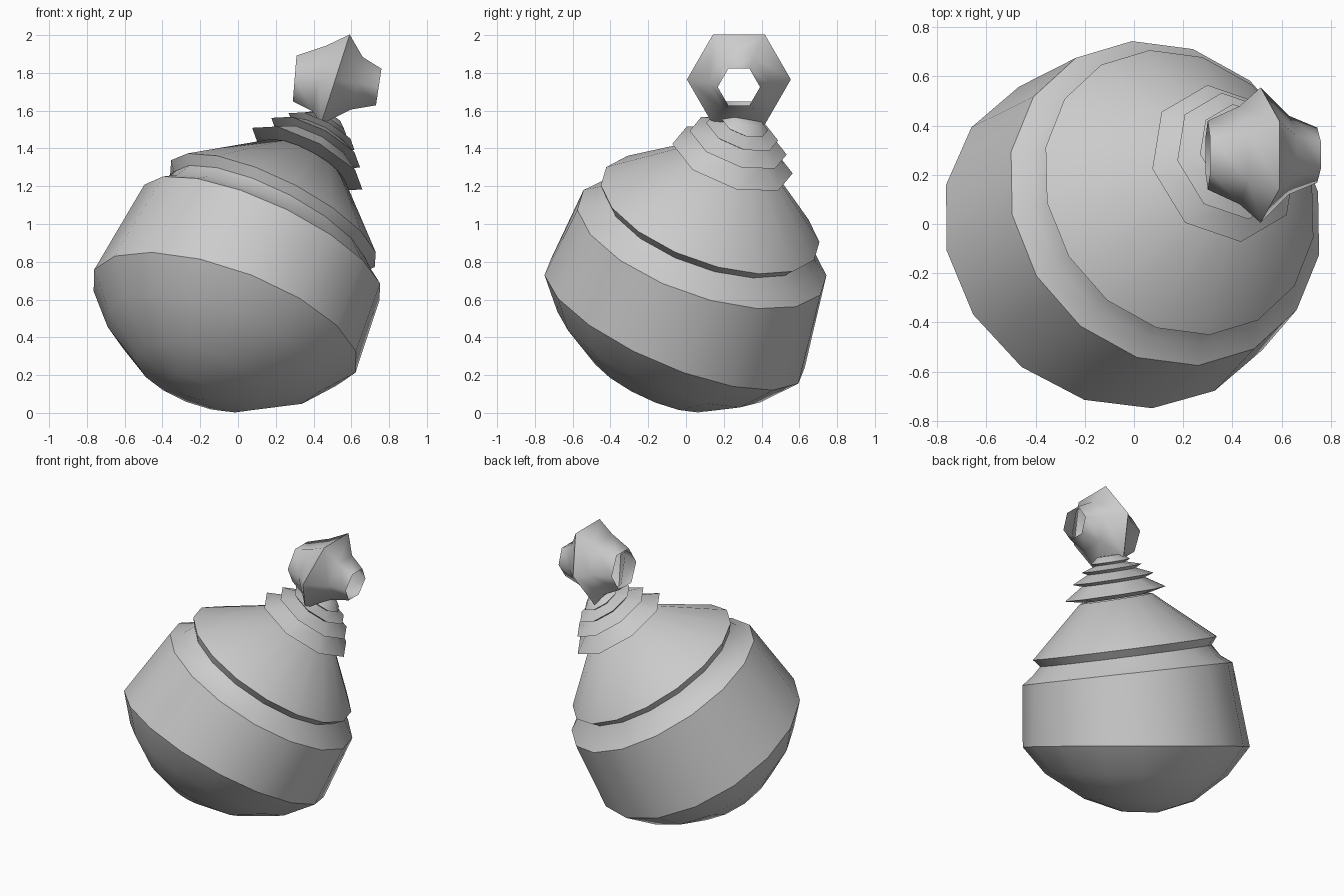
import bpy
import bmesh
import math
from mathutils import Matrix, Vector

if "Cube" in bpy.data.objects:
    bpy.data.objects.remove(bpy.data.objects["Cube"])

# Single matte grey
grey = bpy.data.materials.new("matte_grey")
grey.use_nodes = True
GREY = (0.6, 0.6, 0.6, 1.0)
grey.diffuse_color = GREY
shader = grey.node_tree.nodes["Principled BSDF"]
shader.inputs["Base Color"].default_value = GREY
shader.inputs["Roughness"].default_value = 0.7


def loft(name, rings, cap_start=False, cap_end=False, angle=50):
    """Skin a list of equally sized point rings into one smooth object."""
    bm = bmesh.new()
    loops = [[bm.verts.new(p) for p in ring] for ring in rings]
    for low, high in zip(loops, loops[1:]):
        n = len(low)
        for i in range(n):
            j = (i + 1) % n
            bm.faces.new((low[i], low[j], high[j], high[i]))
    if cap_start:
        bm.faces.new(loops[0][::-1])
    if cap_end:
        bm.faces.new(loops[-1])
    mesh = bpy.data.meshes.new(name)
    bm.to_mesh(mesh)
    bm.free()
    mesh.materials.append(grey)
    obj = bpy.data.objects.new(name, mesh)
    bpy.context.collection.objects.link(obj)
    bpy.ops.object.select_all(action="DESELECT")
    obj.select_set(True)
    bpy.context.view_layer.objects.active = obj
    bpy.ops.object.shade_smooth_by_angle(angle=math.radians(angle))


def circle(radius, height, sides, spin=0.0):
    return [Vector((radius * math.cos(a), radius * math.sin(a), height))
            for a in (math.tau * i / sides + spin for i in range(sides))]


def lean(x, y, z, sideways, back):
    """Frame at a point, leaning toward +x and +y by the given degrees."""
    return (Matrix.Translation((x, y, z))
            @ Matrix.Rotation(math.radians(sideways), 4, "Y")
            @ Matrix.Rotation(math.radians(-back), 4, "X"))


SPIN = math.radians(4)


def turned(frame, profile, sides):
    return [[frame @ p for p in circle(r, h, sides, SPIN)] for r, h in profile]


# The lean changes gradually from the base up to the neck
shoulder_frame = lean(0.03, 0.01, 0.695, 25, 18)
lid_frame = lean(0.185, 0.128, 1.055, 26.5, 18)
neck_frame = lean(0.015, 0.01, 0.685, 28, 17.5)

# Round belly: lower rings, then a bevelled shoulder and groove
belly = []
for frame, radius in ((lean(-0.24, -0.225, 0.13, 20, 24), 0.12),
                      (lean(-0.20, -0.185, 0.187, 20, 24), 0.36),
                      (lean(-0.13, -0.13, 0.33, 20, 23), 0.60),
                      (lean(-0.07, -0.06, 0.485, 20, 22), 0.745)):
    belly += turned(frame, [(radius, 0)], 16)
belly += turned(shoulder_frame, [(0.695, 0.24), (0.62, 0.295)], 16)
groove = turned(lid_frame, [(0.57, -0.05)], 16)
loft("belly", belly + groove, cap_start=True, angle=38)

# Conical lid with an undercut lip
lid = turned(lid_frame, [(0.61, 0)], 16)
lid_top = turned(neck_frame, [(0.24, 0.755)], 16)
loft("lid", groove + lid + lid_top, cap_end=True)

# Neck of stacked collars with flat undersides, each smaller than the last
neck = [(0.22, 0.76)]
for tip, tip_height, waist, waist_height in (
        (0.335, 0.785, 0.21, 0.865), (0.27, 0.885, 0.16, 0.935),
        (0.20, 0.955, 0.10, 0.985), (0.13, 1.0, 0.08, 1.04)):
    neck += [(tip, tip_height), (waist, waist_height)]
loft("neck_collars", turned(neck_frame, neck, 8), cap_end=True, angle=60)

# Hollow six-sided bead on top, its rings slanted: x, z, radius, slant
bead = []
for x, z, radius, slant in ((0.30, 1.77, 0.14, 0.08), (0.43, 1.77, 0.20, 0.2),
                            (0.515, 1.765, 0.275, 0.32), (0.63, 1.745, 0.16, 0.22),
                            (0.745, 1.725, 0.112, 0.15)):
    bead.append([Vector((x + slant * p.y, 0.28 + p.x, z + p.y))
                 for p in circle(radius, 0, 6)])
loft("bead", bead, angle=70)
